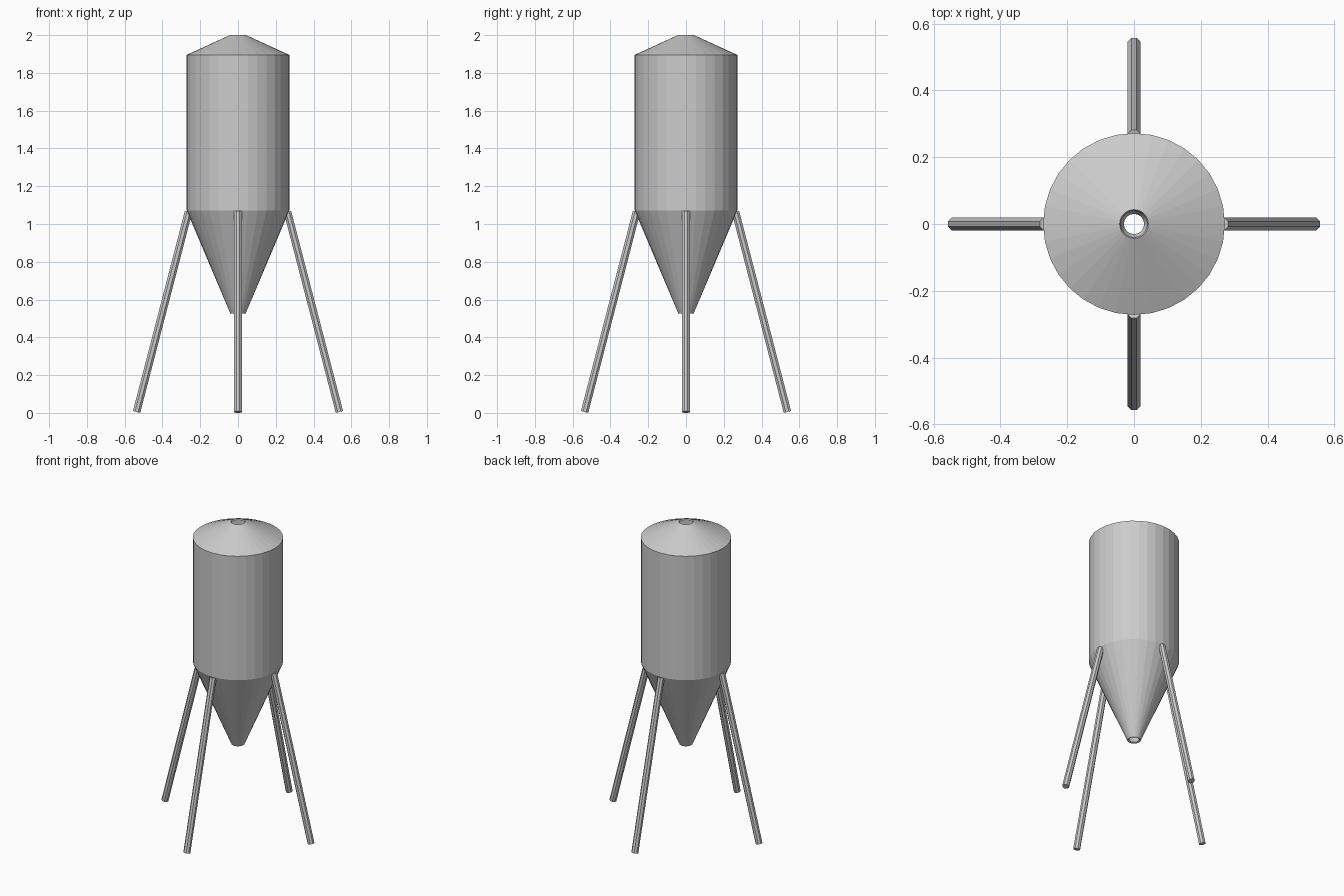
import bpy, bmesh
from math import cos, sin, pi
from mathutils import Vector, Matrix

if "Cube" in bpy.data.objects:
    bpy.data.objects.remove(bpy.data.objects["Cube"])


def make_object(name, bm):
    bmesh.ops.recalc_face_normals(bm, faces=bm.faces)
    mesh = bpy.data.meshes.new(name)
    bm.to_mesh(mesh)
    bm.free()
    obj = bpy.data.objects.new(name, mesh)
    bpy.context.collection.objects.link(obj)
    return obj


def lathe(name, profile, sides):
    """Revolve a closed (radius, height) loop around z."""
    bm = bmesh.new()
    rings = []
    for i in range(sides):
        a = 2 * pi * i / sides
        rings.append([bm.verts.new((r * cos(a), r * sin(a), z)) for r, z in profile])
    n = len(profile)
    for i in range(sides):
        p, q = rings[i], rings[(i + 1) % sides]
        for j in range(n):
            k = (j + 1) % n
            bm.faces.new((p[j], q[j], q[k], p[k]))
    return make_object(name, bm)


def rod(name, start, end, radius, sides):
    """Straight capped tube between two points."""
    start, end = Vector(start), Vector(end)
    axis = end - start
    bm = bmesh.new()
    bmesh.ops.create_cone(bm, cap_ends=True, segments=sides, radius1=radius,
                          radius2=radius, depth=axis.length,
                          matrix=Matrix.Rotation(pi / sides, 4, 'Z'))
    # tilt in the xz plane so the flats stay aligned with the lean
    tilt = Vector((0, 0, 1)).rotation_difference(axis).to_matrix().to_4x4()
    bm.transform(Matrix.Translation((start + end) / 2) @ tilt)
    return make_object(name, bm)


# Hollow tank: hopper cone, cylinder wall and roof cone, open at both ends
outer = [(0.04, 0.525), (0.272, 1.072), (0.272, 1.895), (0.043, 2.0)]
inner = [(0.039, 1.991), (0.262, 1.888), (0.262, 1.074), (0.030, 0.529)]
lathe("silo_tank", outer + inner, 32)

# Four splayed legs
for i, side in enumerate(("right", "back", "left", "front")):
    leg = rod(side + "_leg", (0.537, 0, 0.005), (0.262, 0, 1.065), 0.0215, 8)
    leg.data.transform(Matrix.Rotation(i * pi / 2, 4, 'Z'))
